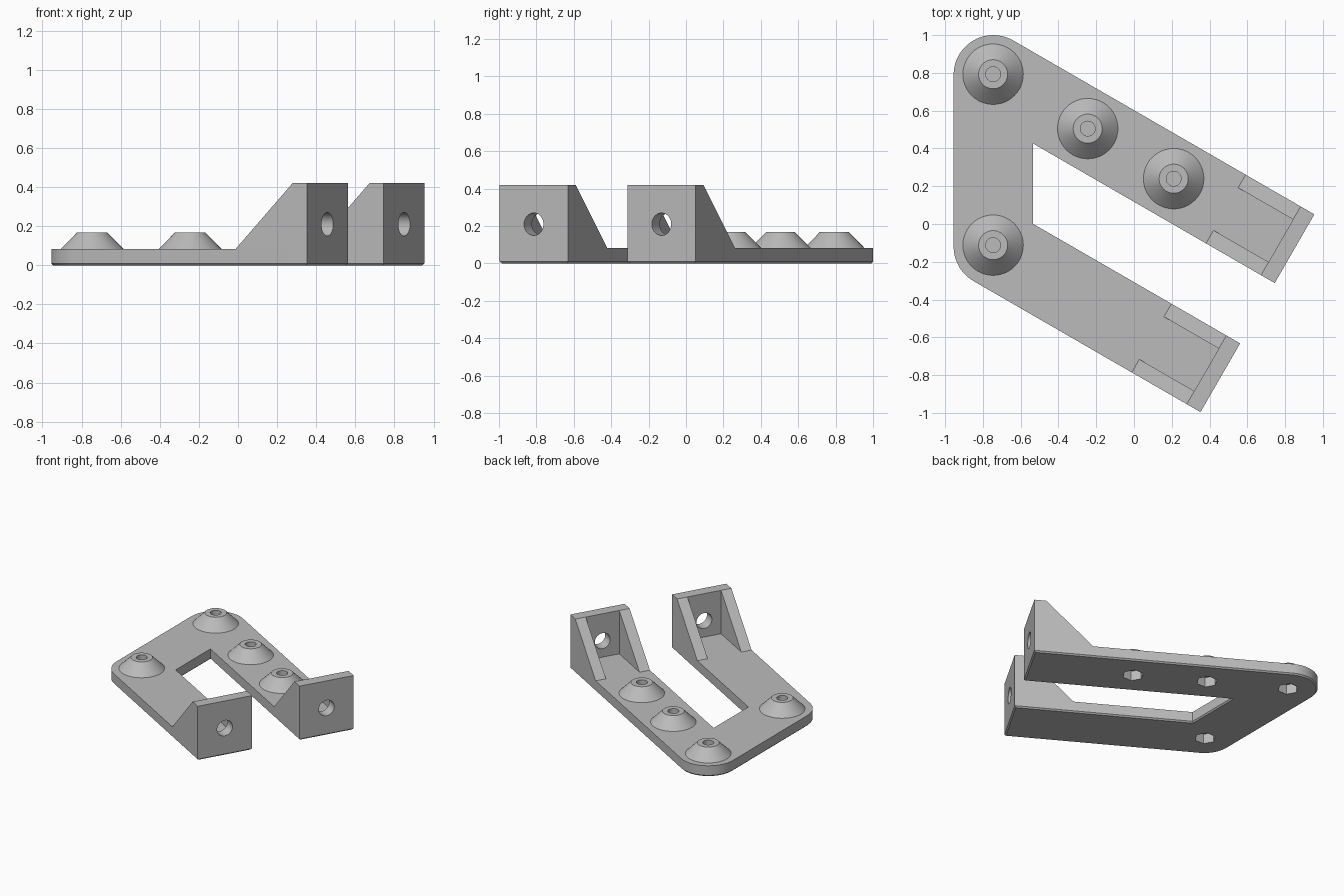
import bpy, bmesh, math
from mathutils import Matrix, Vector

if "Cube" in bpy.data.objects:
    bpy.data.objects.remove(bpy.data.objects["Cube"])

W = 0.21          # half width of the arms
T = 0.084         # plate and wall thickness
H = 0.42          # bracket height
A = math.radians(-30)
ALONG = Vector((math.cos(A), math.sin(A)))
ACROSS = Vector((-math.sin(A), math.cos(A)))

grey = bpy.data.materials.new("light_grey")
grey.diffuse_color = (0.5, 0.5, 0.5, 1)
grey.use_nodes = True
grey.node_tree.nodes["Principled BSDF"].inputs["Base Color"].default_value = grey.diffuse_color


def finish(name, bm):
    bmesh.ops.recalc_face_normals(bm, faces=bm.faces)
    me = bpy.data.meshes.new(name)
    bm.to_mesh(me)
    bm.free()
    me.materials.append(grey)
    ob = bpy.data.objects.new(name, me)
    bpy.context.collection.objects.link(ob)
    return ob


def prism(name, pts, vec, matrix=None, chamfer=0):
    """Extrude a flat polygon of 3D points along vec."""
    bm = bmesh.new()
    base = bm.faces.new([bm.verts.new(p) for p in pts])
    base_edges = list(base.edges)
    new = bmesh.ops.extrude_face_region(bm, geom=[base], use_keep_orig=True)
    bmesh.ops.translate(bm, vec=vec, verts=[g for g in new["geom"] if isinstance(g, bmesh.types.BMVert)])
    bmesh.ops.recalc_face_normals(bm, faces=bm.faces)
    if chamfer:
        bmesh.ops.bevel(bm, geom=base_edges, offset=chamfer, segments=1, affect='EDGES')
    if matrix:
        bmesh.ops.transform(bm, matrix=matrix, verts=bm.verts)
    return finish(name, bm)


def ring(x, y, z, r, n):
    return [(x + r * math.cos(2 * math.pi * i / n), y + r * math.sin(2 * math.pi * i / n), z) for i in range(n)]


def activate(ob):
    bpy.ops.object.select_all(action='DESELECT')
    ob.select_set(True)
    bpy.context.view_layer.objects.active = ob


def cut(ob, cutters):
    activate(ob)
    for c in cutters:
        m = ob.modifiers.new("cut", 'BOOLEAN')
        m.operation, m.solver, m.object = 'DIFFERENCE', 'EXACT', c
        bpy.ops.object.modifier_apply(modifier=m.name)
        bpy.data.objects.remove(c)


def smooth(ob):
    activate(ob)
    bpy.ops.object.shade_smooth_by_angle(angle=math.radians(20))


# Plate outline: two parallel arms joined by a bar with rounded outer corners
corner_a, corner_b = Vector((-0.745, 0.79)), Vector((-0.745, -0.12))
end_a = corner_a + ALONG * (0.85 + 0.745) / math.cos(A)
end_b = corner_b + ALONG * (0.457 + 0.745) / math.cos(A)


def arc(c, a0, a1, n):
    return [c + W * Vector((math.cos(t), math.sin(t))) for t in
            (math.radians(a0 + (a1 - a0) * i / n) for i in range(n + 1))]


def inner(c, side):
    """Point where an arm's inner edge meets the bar's inner edge."""
    start = c + ACROSS * W * side
    return start + ALONG * (c.x + W - start.x) / ALONG.x


outline = [end_a + ACROSS * W, *arc(corner_a, 60, 180, 20), *arc(corner_b, 180, 240, 10),
           end_b - ACROSS * W, end_b + ACROSS * W, inner(corner_b, 1), inner(corner_a, -1),
           end_a - ACROSS * W]
plate = prism("base_plate", [(p.x, p.y, 0) for p in outline], (0, 0, T), chamfer=0.01)

# Hexagonal nut pockets under each boss
bosses = [(-0.746, 0.793), (-0.245, 0.505), (0.21, 0.24), (-0.746, -0.112)]
cut(plate, [prism("nut_cutter", ring(x, y, -0.05, 0.075, 6), (0, 0, 0.125)) for x, y in bosses])
smooth(plate)

# Conical bosses with a screw hole in the top
profile = [(0.16, T - 0.004), (0.16, T), (0.077, 0.168), (0.039, 0.168), (0.039, 0.095)]
for x, y in bosses:
    bm = bmesh.new()
    n = 48
    rows = [[bm.verts.new(p) for p in ring(x, y, z, r, n)] for r, z in profile]
    for lo, hi in zip(rows, rows[1:]):
        for i in range(n):
            j = (i + 1) % n
            bm.faces.new((lo[i], lo[j], hi[j], hi[i]))
    bm.faces.new(rows[0])
    bm.faces.new(rows[-1])
    smooth(finish("screw_boss", bm))

# End brackets: wall with two triangular gussets and a cross hole
for end in (end_a, end_b):
    place = Matrix.Translation((end.x, end.y, 0)) @ Matrix.Rotation(A, 4, 'Z')
    side = [(-0.42, -W, T), (0, -W, T), (0, -W, H), (-T, -W, H)]
    bracket = prism("end_bracket", side, (0, 2 * W, 0), place)
    g = W - 0.08
    pocket = prism("pocket_cutter", [(-0.6, -g, 0), (-T, -g, 0), (-T, g, 0), (-0.6, g, 0)],
                   (0, 0, 0.6), place)
    hole = prism("hole_cutter", [(-0.2, p[0], p[1]) for p in ring(0, 0.21, 0, 0.06, 40)],
                 (0.3, 0, 0), place)
    cut(bracket, [pocket, hole])
    smooth(bracket)
